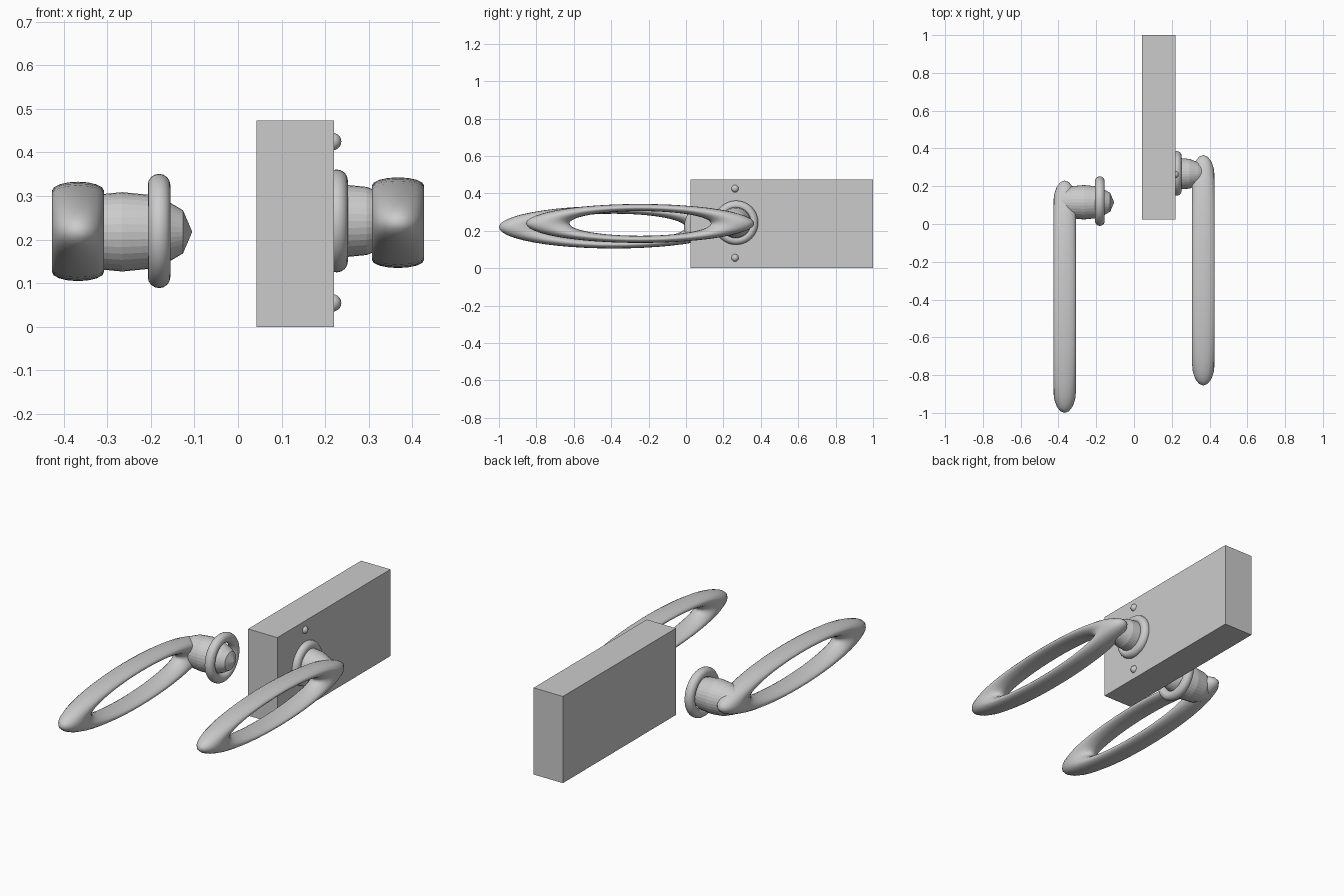
import bpy
from math import pi, sin, cos

if "Cube" in bpy.data.objects:
    bpy.data.objects.remove(bpy.data.objects["Cube"])

def mesh_object(name, verts, faces, smooth):
    me = bpy.data.meshes.new(name)
    me.from_pydata(verts, [], faces)
    me.polygons.foreach_set("use_smooth", [smooth] * len(me.polygons))
    ob = bpy.data.objects.new(name, me)
    bpy.context.collection.objects.link(ob)
    return ob

def ring(name, c, major, minor, tube_x, n=48, m=16):
    """Torus around the x axis; major/minor are (y, z) sizes, tube_x its half width."""
    verts, faces = [], []
    for i in range(n):
        a = 2 * pi * i / n
        for j in range(m):
            b = 2 * pi * j / m
            verts.append((c[0] + tube_x * sin(b),
                          c[1] + (major[0] + minor[0] * cos(b)) * cos(a),
                          c[2] + (major[1] + minor[1] * cos(b)) * sin(a)))
            i2, j2 = (i + 1) % n, (j + 1) % m
            faces.append((i * m + j, i2 * m + j, i2 * m + j2, i * m + j2))
    return mesh_object(name, verts, faces, True)

def spindle(name, c, half, radius, n=32):
    """Faceted barrel along x with a pointed tip at each end."""
    side = [(-0.87, 0.54), (-0.7, 0.72), (-0.4, 0.93), (0, 1.0)]
    prof = side + [(-x, r) for x, r in side[-2::-1]]
    verts = [(c[0] + x * half, c[1] + r * radius * cos(2 * pi * i / n),
              c[2] + r * radius * sin(2 * pi * i / n))
             for x, r in prof for i in range(n)]
    last = (len(prof) - 1) * n
    faces = [(k * n + i, k * n + n + i, k * n + n + (i + 1) % n, k * n + (i + 1) % n)
             for k in range(len(prof) - 1) for i in range(n)]
    verts += [(c[0] - half, c[1], c[2]), (c[0] + half, c[1], c[2])]
    a, b = len(verts) - 2, len(verts) - 1
    for i in range(n):
        j = (i + 1) % n
        faces += [(a, i, j), (b, last + j, last + i)]
    return mesh_object(name, verts, faces, False)

# lock case
bpy.ops.mesh.primitive_cube_add(size=1, location=(0.1315, 0.5125, 0.2365))
case = bpy.context.object
case.name = "lock_case"
case.scale = (0.177, 0.975, 0.473)

# fixing screws
for i, z in enumerate((0.055, 0.425)):
    bpy.ops.mesh.primitive_uv_sphere_add(segments=16, ring_count=10, radius=0.02,
                                         location=(0.217, 0.262, z))
    bpy.context.object.name = f"screw_{i + 1}"
    bpy.ops.object.shade_smooth()

# handle mounted on the case
spindle("case_spindle", (0.235, 0.266, 0.243), 0.15, 0.084)
ring("case_collar", (0.226, 0.268, 0.243), (0.093, 0.093), (0.025, 0.025), 0.026)
ring("case_handle", (0.367, -0.245, 0.239), (0.494, 0.085), (0.116, 0.019), 0.06)

# detached handle for the other side
spindle("loose_spindle", (-0.266, 0.115, 0.218), 0.161, 0.091)
ring("loose_collar", (-0.181, 0.121, 0.22), (0.105, 0.105), (0.026, 0.026), 0.026)
ring("loose_handle", (-0.367, -0.385, 0.219), (0.498, 0.093), (0.117, 0.021), 0.06)
